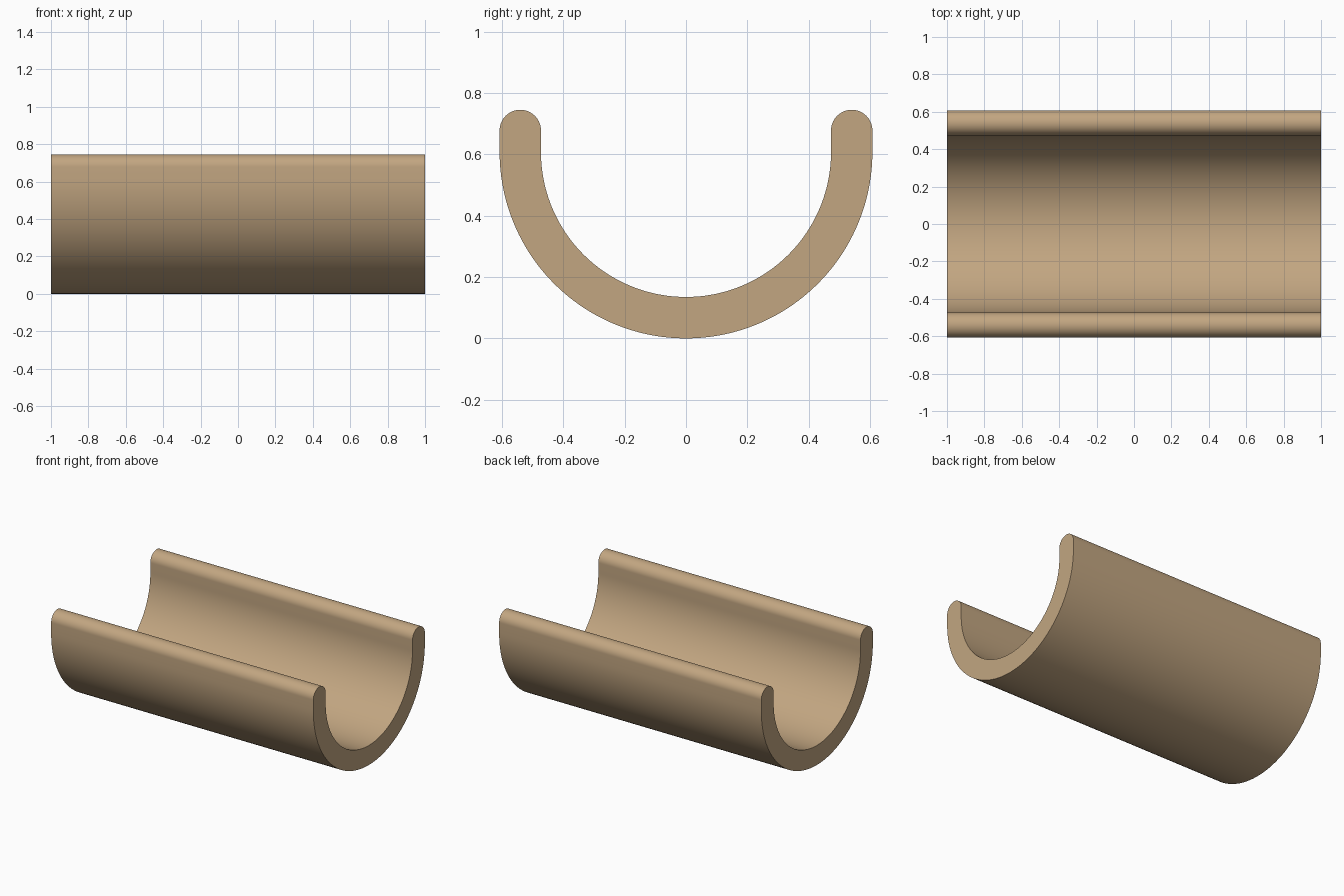
import bpy, bmesh, math

if "Cube" in bpy.data.objects:
    bpy.data.objects.remove(bpy.data.objects["Cube"])

OUTER, INNER = 0.608, 0.473      # trough radii
MID, CAP = (OUTER + INNER) / 2, (OUTER - INNER) / 2
LIP_Z = 0.678                    # where the rounded lip begins
HALF_LENGTH = 1.0


def arc(cy, cz, r, start, end, steps):
    """Points on an arc in the YZ plane, angles in degrees."""
    angles = [math.radians(start + (end - start) * i / steps) for i in range(steps + 1)]
    return [(cy + r * math.cos(a), cz + r * math.sin(a)) for a in angles]


# Closed cross-section: outer half circle, rounded lip, inner half circle, rounded lip
profile = (arc(0, OUTER, OUTER, 180, 360, 96)
           + arc(MID, LIP_Z, CAP, 0, 180, 32)
           + arc(0, OUTER, INNER, 360, 180, 96)
           + arc(-MID, LIP_Z, CAP, 0, 180, 32))

# Extrude the cross-section along x
bm = bmesh.new()
end_face = bm.faces.new([bm.verts.new((-HALF_LENGTH, y, z)) for y, z in profile])
result = bmesh.ops.extrude_face_region(bm, geom=[end_face], use_keep_orig=True)
moved = [v for v in result["geom"] if isinstance(v, bmesh.types.BMVert)]
bmesh.ops.translate(bm, verts=moved, vec=(2 * HALF_LENGTH, 0, 0))
bmesh.ops.recalc_face_normals(bm, faces=bm.faces[:])
mesh = bpy.data.meshes.new("half_pipe_trough")
bm.to_mesh(mesh)
bm.free()

trough = bpy.data.objects.new("half_pipe_trough", mesh)
bpy.context.collection.objects.link(trough)

# Single tan colour
tan = bpy.data.materials.new("tan")
tan.diffuse_color = (0.54, 0.38, 0.22, 1)
tan.use_nodes = True
tan.node_tree.nodes["Principled BSDF"].inputs["Base Color"].default_value = tan.diffuse_color
mesh.materials.append(tan)

# Smooth curved walls, sharp flat ends
bpy.context.view_layer.objects.active = trough
trough.select_set(True)
bpy.ops.object.shade_smooth_by_angle(angle=math.radians(30))
